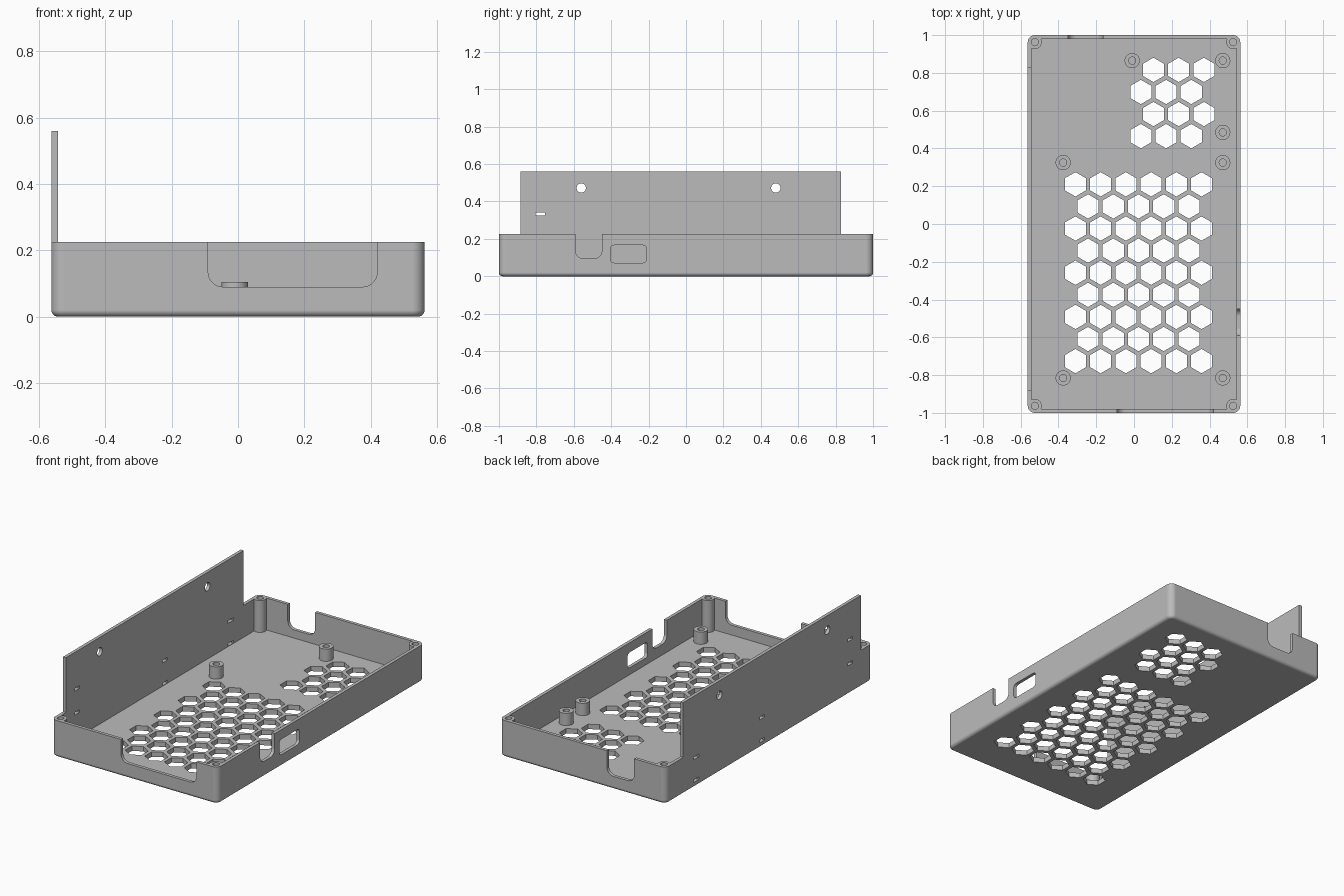
import bpy
import bmesh
from math import cos, sin, pi, radians
from mathutils import Vector

cube = bpy.data.objects.get("Cube")
if cube:
    bpy.data.objects.remove(cube, do_unlink=True)

# Main dimensions
HX, HY, H = 0.5625, 1.0, 0.225      # half width, half length, tray height
WALL, FLOOR = 0.02, 0.03
R, FILLET = 0.0375, 0.02            # corner radius, bottom edge radius
PLATE_TOP = 0.56

grey = bpy.data.materials.new("grey plastic")
grey.use_nodes = True
colour = (0.5, 0.5, 0.5, 1)
grey.diffuse_color = colour
grey.node_tree.nodes["Principled BSDF"].inputs["Base Color"].default_value = colour


def along_x(u, v, w): return Vector((w, u, v))
def along_y(u, v, w): return Vector((u, w, v))
def along_z(u, v, w): return Vector((u, v, w))


def rounded_rect(u0, u1, v0, v1, r, seg=8):
    """Outline of a rectangle with round corners."""
    centres = [(u1 - r, v1 - r), (u0 + r, v1 - r), (u0 + r, v0 + r), (u1 - r, v0 + r)]
    return [(cu + r * cos((k + i / seg) * pi / 2), cv + r * sin((k + i / seg) * pi / 2))
            for k, (cu, cv) in enumerate(centres) for i in range(seg + 1)]


def polygon(cu, cv, r, n, turn=0.0):
    return [(cu + r * cos(turn + 2 * pi * i / n), cv + r * sin(turn + 2 * pi * i / n))
            for i in range(n)]


def rect(u0, u1, v0, v1):
    return [(u0, v0), (u1, v0), (u1, v1), (u0, v1)]


def loft(bm, loops):
    """Closed solid through a stack of matching loops."""
    rings = [[bm.verts.new(p) for p in loop] for loop in loops]
    for a, b in zip(rings, rings[1:]):
        for i in range(len(a)):
            j = (i + 1) % len(a)
            bm.faces.new((a[i], a[j], b[j], b[i]))
    bm.faces.new(rings[0][::-1])
    bm.faces.new(rings[-1])


def prism(bm, outline, lo, hi, place=along_z):
    loft(bm, [[place(u, v, w) for u, v in outline] for w in (lo, hi)])


def make_object(name, bm):
    bmesh.ops.recalc_face_normals(bm, faces=bm.faces)
    mesh = bpy.data.meshes.new(name)
    bm.to_mesh(mesh)
    bm.free()
    mesh.materials.append(grey)
    ob = bpy.data.objects.new(name, mesh)
    bpy.context.collection.objects.link(ob)
    return ob


def activate(ob):
    bpy.ops.object.select_all(action='DESELECT')
    ob.select_set(True)
    bpy.context.view_layer.objects.active = ob


def combine(ob, tool, operation):
    """Apply a boolean and discard the tool."""
    mod = ob.modifiers.new("boolean", 'BOOLEAN')
    mod.operation, mod.solver, mod.object = operation, 'EXACT', tool
    activate(ob)
    bpy.ops.object.modifier_apply(modifier=mod.name)
    bpy.data.objects.remove(tool, do_unlink=True)


def finish(ob):
    activate(ob)
    bpy.ops.object.shade_smooth_by_angle(angle=radians(30))
    mod = ob.modifiers.new("weighted normals", 'WEIGHTED_NORMAL')
    mod.keep_sharp = True


# Tray: outer skin with a filleted bottom edge, over the rim, down to the floor
def tray_loop(inset, z, r):
    return [(x, y, z) for x, y in
            rounded_rect(-HX + inset, HX - inset, -HY + inset, HY - inset, r)]


loops = []
for i in range(7):
    a = pi / 2 * i / 6
    inset = FILLET * (1 - sin(a))
    loops.append(tray_loop(inset, FILLET * (1 - cos(a)), R - inset))
loops += [tray_loop(0, H, R), tray_loop(WALL, H, R - WALL), tray_loop(WALL, FLOOR, R - WALL)]
bm = bmesh.new()
loft(bm, loops)
tray = make_object("tray", bm)

# Corner screw posts and board standoffs
corners = [(sx * (HX - R), sy * (HY - R)) for sx in (-1, 1) for sy in (-1, 1)]
standoffs = [(-0.01, 0.865), (0.47, 0.865), (0.47, 0.485), (0.47, 0.325),
             (-0.375, 0.325), (-0.375, -0.815), (0.47, -0.815)]
STANDOFF_TOP = 0.105
bm = bmesh.new()
for x, y in corners:
    prism(bm, polygon(x, y, R - 0.001, 32), FLOOR - 0.005, H)
for x, y in standoffs:
    prism(bm, polygon(x, y, 0.04, 32), FLOOR - 0.005, STANDOFF_TOP)
combine(tray, make_object("posts", bm), 'UNION')

# Openings in the tray
bm = bmesh.new()
for x, y in corners:
    prism(bm, polygon(x, y, 0.019, 24), 0.08, H + 0.05)
for x, y in standoffs:
    prism(bm, polygon(x, y, 0.019, 24), FLOOR + 0.002, STANDOFF_TOP + 0.02)


# Honeycomb vents in the floor
PITCH_X, PITCH_Y, HEX_R = 0.1335, 0.117, 0.0645


def vent_row(x, y, count):
    for i in range(count):
        prism(bm, polygon(x + i * PITCH_X, y, HEX_R, 6, pi / 6), -0.05, FLOOR + 0.02)


for row in range(9):
    odd = row % 2
    vent_row(-0.31 + odd * PITCH_X / 2, 0.21 - row * PITCH_Y, 6 - odd)
for row in range(4):
    vent_row(0.103 - (row % 2) * PITCH_X / 2, 0.816 - row * PITCH_Y, 3)

# Wall cut-outs: front notch, back notch, side slot and side window
prism(bm, rounded_rect(-0.09, 0.42, 0.09, 0.35, 0.045), -HY - 0.05, -HY + 0.03, along_y)
prism(bm, rounded_rect(-0.35, -0.165, 0.08, 0.35, 0.045), HY - 0.03, HY + 0.05, along_y)
prism(bm, rounded_rect(-0.59, -0.45, 0.095, 0.35, 0.04), HX - 0.03, HX + 0.05, along_x)
prism(bm, rounded_rect(-0.405, -0.21, 0.072, 0.166, 0.022), HX - 0.03, HX + 0.05, along_x)


# Small tie slots in the plain side wall
def tie_slot(y, z):
    prism(bm, rect(y - 0.025, y + 0.025, z - 0.008, z + 0.008),
          -HX - 0.05, -HX + 0.03, along_x)


for y, z in [(-0.78, 0.185), (0.07, 0.18), (0.07, 0.041), (0.705, 0.18), (0.705, 0.041)]:
    tie_slot(y, z)
combine(tray, make_object("tray_cutter", bm), 'DIFFERENCE')
finish(tray)

# Upright side plate standing flush on the wall
bm = bmesh.new()
prism(bm, rect(-0.885, 0.83, H, PLATE_TOP), -HX, -HX + WALL, along_x)
plate = make_object("side_plate", bm)
bm = bmesh.new()
for y in (-0.56, 0.48):
    prism(bm, polygon(y, 0.472, 0.025, 32), -HX - 0.05, -HX + 0.05, along_x)
tie_slot(-0.78, 0.332)
combine(plate, make_object("plate_cutter", bm), 'DIFFERENCE')
finish(plate)
